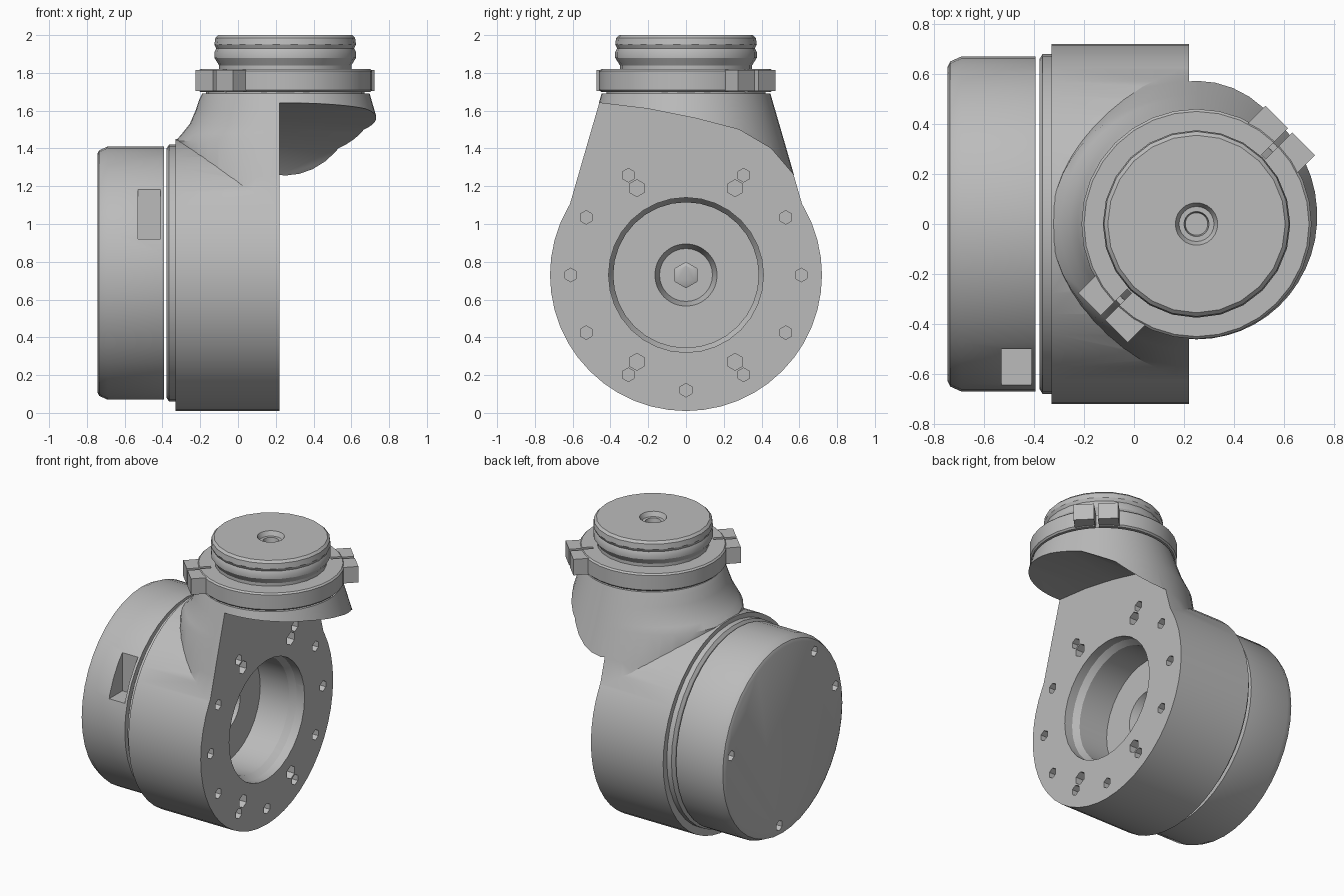
import bpy, bmesh, math
from mathutils import Matrix, Vector

old = bpy.data.objects.get("Cube")
if old:
    bpy.data.objects.remove(old, do_unlink=True)

metal = bpy.data.materials.new("cast_metal_grey")
metal.use_nodes = True
GREY = (0.5, 0.5, 0.5, 1)
metal.diffuse_color = GREY
metal.node_tree.nodes["Principled BSDF"].inputs["Base Color"].default_value = GREY

NECK = Vector((0.25, 0, 0))          # vertical axis of the outlet
HUB_Z = 0.73                         # height of the horizontal axis
ALONG_X = Matrix.Rotation(math.pi / 2, 4, 'Y')


def finish(name, bm, matrix=Matrix()):
    bm.transform(matrix)
    bmesh.ops.recalc_face_normals(bm, faces=bm.faces)
    mesh = bpy.data.meshes.new(name)
    bm.to_mesh(mesh)
    bm.free()
    mesh.materials.append(metal)
    ob = bpy.data.objects.new(name, mesh)
    bpy.context.collection.objects.link(ob)
    return ob


def loft(name, rings, matrix=Matrix()):
    """Skin a stack of closed rings and cap both ends."""
    bm = bmesh.new()
    loops = [[bm.verts.new(p) for p in ring] for ring in rings]
    n = len(loops[0])
    for a, b in zip(loops, loops[1:]):
        for i in range(n):
            j = (i + 1) % n
            bm.faces.new((a[i], a[j], b[j], b[i]))
    bm.faces.new(loops[0])
    bm.faces.new(loops[-1])
    return finish(name, bm, matrix)


def circle(r, h, n):
    return [(r * math.cos(t), r * math.sin(t), h)
            for t in (2 * math.pi * i / n for i in range(n))]


def turned(name, profile, n=32, matrix=Matrix()):
    return loft(name, [circle(r, h, n) for r, h in profile], matrix)


def box(name, lo, hi, matrix=Matrix()):
    bm = bmesh.new()
    bmesh.ops.create_cube(bm, size=1)
    lo, hi = Vector(lo), Vector(hi)
    for v in bm.verts:
        v.co = Vector(a * b for a, b in zip(v.co, hi - lo)) + (lo + hi) / 2
    return finish(name, bm, matrix)


def boolean(ob, tool, op='DIFFERENCE'):
    """Apply a boolean and drop the helper."""
    mod = ob.modifiers.new("cut", 'BOOLEAN')
    mod.object, mod.operation, mod.solver = tool, op, 'EXACT'
    bpy.context.view_layer.update()
    done = bpy.data.meshes.new_from_object(
        ob.evaluated_get(bpy.context.evaluated_depsgraph_get()))
    ob.modifiers.clear()
    ob.data = done
    bpy.data.objects.remove(tool, do_unlink=True)


def smooth(ob, angle=30):
    bpy.ops.object.select_all(action='DESELECT')
    ob.select_set(True)
    bpy.context.view_layer.objects.active = ob
    bpy.ops.object.shade_smooth_by_angle(angle=math.radians(angle))


def x_axis(z=HUB_Z, x=0, y=0):
    return Matrix.Translation((x, y, z)) @ ALONG_X


def drill(ob, x, y, z, r, depth):
    boolean(ob, turned("drill", [(r, -depth), (r, depth)], 6, x_axis(z, x, y)))


# Housing drum joined with the flared neck
housing = turned("housing", [(0.72, -0.33), (0.72, 0.22)], 48, x_axis())
rings = []
for z, left in ((0.75, 0.58), (1.25, 0.58), (1.44, 0.58), (1.48, 0.545),
                (1.53, 0.505), (1.6, 0.475), (1.66, 0.455), (1.69, 0.44)):
    r = 0.45 + 0.29 * (1.68 - z)
    rings.append([(x * (left / r if x < 0 else 1), y, z)
                  for x, y, z in circle(r, z, 48)])
neck = loft("neck", rings, Matrix.Translation(NECK))

# Sloping underside of the neck overhang
slope = [(-0.8, 1.67), (-0.45, 1.64), (-0.2, 1.61), (0.05, 1.56), (0.28, 1.5),
         (0.45, 1.4), (0.57, 1.26), (0.8, 0.95), (0.8, 0.3), (-0.8, 0.3)]
under = loft("underside", [[(x, y, z) for y, z in slope] for x in (0.22, 1.3)])
boolean(neck, under)
boolean(housing, neck, 'UNION')

# Stepped bore with a recessed centre
bore = turned("bore", [(0.1, -0.18), (0.14, -0.18), (0.165, -0.1), (0.385, -0.1),
                       (0.385, 0.12), (0.41, 0.16), (0.41, 0.4)], 32, x_axis())
boolean(housing, bore)

# Bolt circle and four larger sockets on the open face
for i in range(12):
    if i != 3:
        t = i * math.pi / 6
        drill(housing, 0.22, 0.61 * math.cos(t), HUB_Z + 0.61 * math.sin(t), 0.036, 0.06)
for sy in (-1, 1):
    for sz in (-1, 1):
        drill(housing, 0.22, sy * 0.26, HUB_Z + sz * 0.46, 0.045, 0.1)
smooth(housing)

# Small ring of splines around the recessed centre
spline = turned("centre_boss", [(0.07, -0.18), (0.07, -0.12), (0.05, -0.11)], 6, x_axis())
smooth(spline)

# Rear flange and end cap
flange = turned("rear_flange", [(0.66, -0.378), (0.68, -0.365), (0.68, -0.33)],
                40, x_axis(0.74))
smooth(flange)
cap = turned("end_cap", [(0.63, -0.745), (0.65, -0.735), (0.67, -0.69), (0.67, -0.393)],
             40, x_axis(0.74))
boolean(cap, box("pocket", (-0.53, -0.8, 0.92), (-0.41, -0.5, 1.2)))
for deg in (10, 125, 165, 275):
    t = math.radians(deg)
    drill(cap, -0.745, 0.58 * math.cos(t), 0.74 + 0.58 * math.sin(t), 0.035, 0.06)
smooth(cap)

# Clamp ring with split lugs on two opposite sides
at_neck = Matrix.Translation(NECK)
clamp = turned("clamp_ring", [(0.45, 1.7), (0.46, 1.71), (0.46, 1.81), (0.45, 1.82)],
               32, at_neck)
for deg in (45, 225):
    turn = at_neck @ Matrix.Rotation(math.radians(deg), 4, 'Z')
    wide = 0.14
    lug = box("lug", (0.3, -wide, 1.705), (0.53, wide, 1.815), turn)
    boolean(clamp, lug, 'UNION')
    boolean(clamp, box("split", (0.38, -0.012, 1.6), (0.7, 0.012, 1.9), turn))
smooth(clamp)

# Plug through the clamp, with a small hollow in its top
plug = turned("top_plug", [(0.42, 1.67), (0.42, 1.705), (0.35, 1.82), (0.35, 1.84),
                           (0.375, 1.88), (0.375, 1.91), (0.365, 1.93), (0.375, 1.95),
                           (0.37, 1.985), (0.355, 2.0), (0.085, 2.0), (0.07, 1.97),
                           (0.05, 1.97), (0.045, 1.94)], 24, at_neck)
smooth(plug)
